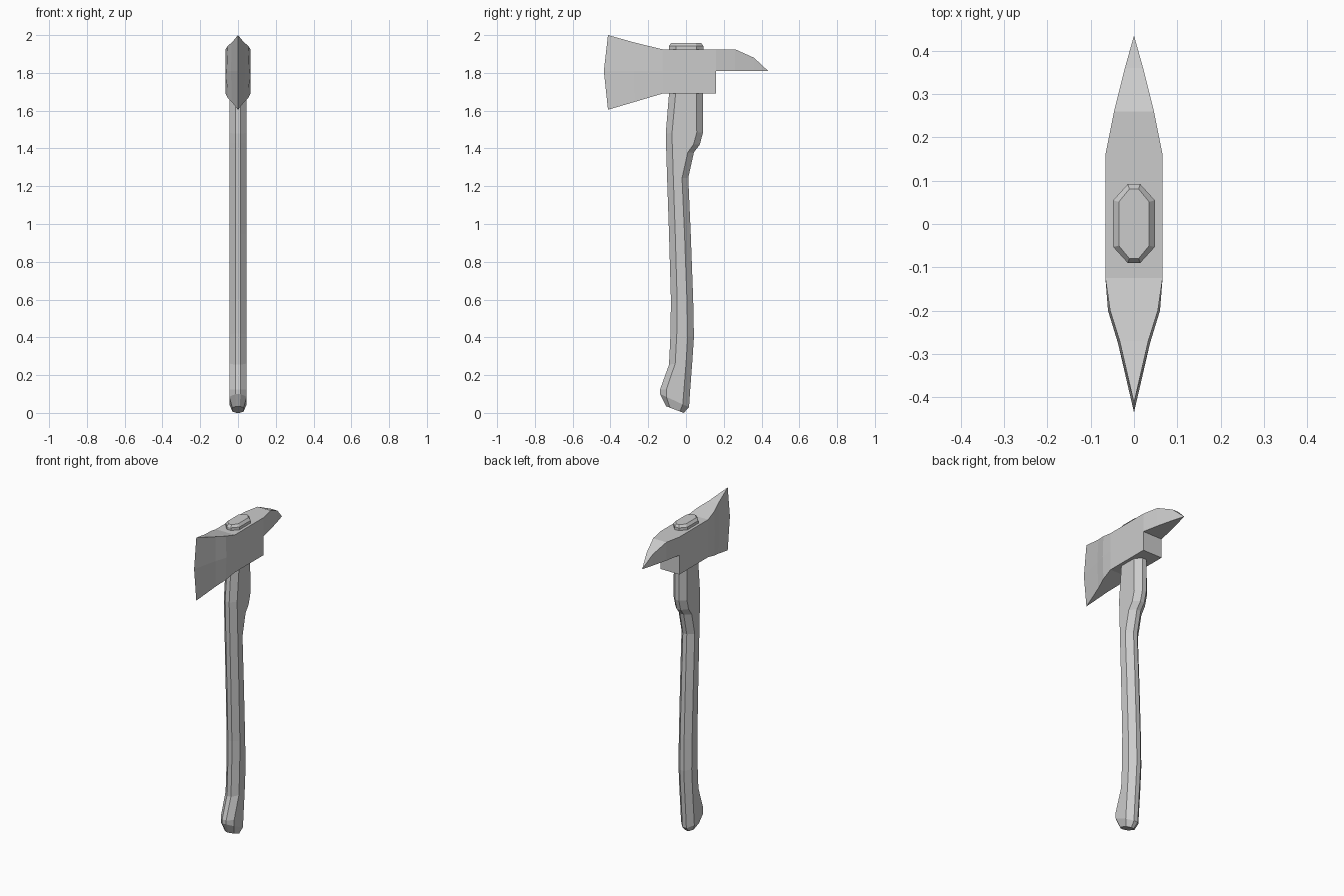
import bpy, bmesh


def finish(bm, name):
    bmesh.ops.remove_doubles(bm, verts=bm.verts, dist=0.0005)
    bmesh.ops.recalc_face_normals(bm, faces=bm.faces)
    mesh = bpy.data.meshes.new(name)
    bm.to_mesh(mesh)
    bm.free()
    obj = bpy.data.objects.new(name, mesh)
    bpy.context.collection.objects.link(obj)
    return obj


# Handle: eight-sided rings, each given by front (y, z), back (y, z), half width, chamfer
W = 0.046
RINGS = [
    ((-0.105, 0.035), (-0.012, 0.0), 0.030, 0.02),
    ((-0.137, 0.10), (0.016, 0.03), W, 0.033),
    ((-0.137, 0.125), (0.022, 0.12), W, 0.033),
    ((-0.09, 0.255), (0.034, 0.28), W, 0.033),
    ((-0.082, 0.42), (0.042, 0.40), W, 0.033),
    ((-0.08, 0.60), (0.038, 0.60), W, 0.033),
    ((-0.09, 0.95), (0.025, 0.95), W, 0.033),
    ((-0.10, 1.24), (0.012, 1.245), W, 0.033),
    ((-0.104, 1.37), (0.042, 1.38), W, 0.033),
    ((-0.106, 1.43), (0.073, 1.42), W, 0.033),
    ((-0.107, 1.48), (0.09, 1.485), W, 0.033),
    ((-0.09, 1.69), (0.09, 1.69), W, 0.035),
    ((-0.09, 1.942), (0.092, 1.942), 0.048, 0.037),
    ((-0.08, 1.957), (0.081, 1.957), 0.035, 0.03),
]


def make_handle():
    bm = bmesh.new()
    loops = []
    for (fy, fz), (by, bz), w, c in RINGS:
        t = c / (by - fy)
        outline = [(-1, t), (-0.3, 0), (0.3, 0), (1, t),
                   (1, 1 - t), (0.3, 1), (-0.3, 1), (-1, 1 - t)]
        loops.append([bm.verts.new((w * x, fy + (by - fy) * s, fz + (bz - fz) * s))
                      for x, s in outline])
    for a, b in zip(loops, loops[1:]):
        for i in range(8):
            j = (i + 1) % 8
            bm.faces.new((a[i], a[j], b[j], b[i]))
    bm.faces.new(loops[0])
    bm.faces.new(loops[-1])
    return finish(bm, "handle")


# Head: stations from blade edge to spike tip, rows top / middle / bottom as (y, z, half width)
STATIONS = [
    [(-0.413, 2.0, 0), (-0.435, 1.81, 0), (-0.413, 1.605, 0)],
    [(-0.27, 1.96, 0.033), (-0.275, 1.81, 0.037), (-0.27, 1.647, 0.033)],
    [(-0.20, 1.943, 0.055), (-0.20, 1.81, 0.060), (-0.20, 1.668, 0.055)],
    [(-0.125, 1.925, 0.066), (-0.125, 1.81, 0.066), (-0.125, 1.69, 0.066)],
    [(0.16, 1.925, 0.066), (0.16, 1.81, 0.066), (0.16, 1.69, 0.066)],
    [(0.26, 1.925, 0.046), (0.26, 1.81, 0.046)],
    [(0.36, 1.88, 0.021), (0.36, 1.81, 0.021)],
    [(0.435, 1.81, 0), (0.435, 1.81, 0)],
]


def make_head():
    bm = bmesh.new()

    def poly(pts):
        unique = list(dict.fromkeys(pts))
        if len(unique) > 2:
            bm.faces.new([bm.verts.new(p) for p in unique])

    def at(p, side):
        return (side * p[2] if p[2] else 0.0, p[0], p[1])

    for a, b in zip(STATIONS, STATIONS[1:]):
        rows = min(len(a), len(b))
        for side in (-1, 1):
            for r in range(rows - 1):
                poly([at(a[r], side), at(b[r], side), at(b[r + 1], side), at(a[r + 1], side)])
        # top and underside
        for r in (0, rows - 1):
            poly([at(a[r], -1), at(a[r], 1), at(b[r], 1), at(b[r], -1)])
    # flat back below the spike
    m, lo = STATIONS[4][1:]
    poly([at(m, -1), at(m, 1), at(lo, 1), at(lo, -1)])
    return finish(bm, "axe_head")


make_handle()
make_head()
